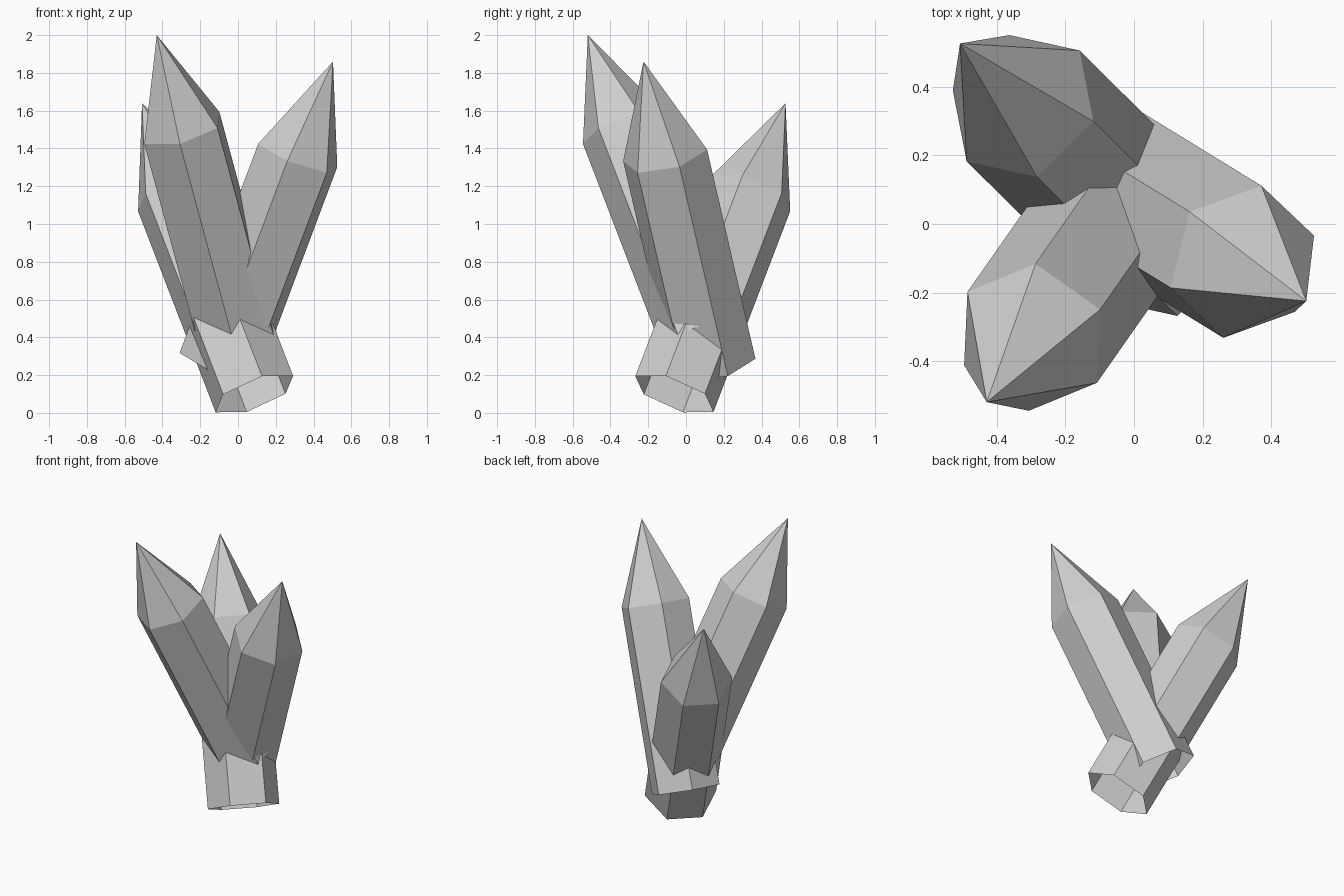
import bpy
import bmesh
from math import cos, sin, tau
from mathutils import Matrix, Vector

if "Cube" in bpy.data.objects:
    bpy.data.objects.remove(bpy.data.objects["Cube"], do_unlink=True)

SIDES = 6
RADIUS = 0.231
LENGTH = 1.753
POINT_LENGTH = 0.543

stone = bpy.data.materials.new("crystal_grey")
stone.use_nodes = True
colour = (0.62, 0.62, 0.62, 1)
stone.diffuse_color = colour
stone.node_tree.nodes["Principled BSDF"].inputs["Base Color"].default_value = colour


def crystal_mesh():
    """Six-sided shaft with an open foot and a pointed end at the origin."""
    bm = bmesh.new()
    tip = bm.verts.new((0, 0, 0))

    def ring(z):
        return [bm.verts.new((RADIUS * cos(tau * i / SIDES),
                              RADIUS * sin(tau * i / SIDES), z))
                for i in range(SIDES)]

    foot, shoulder = ring(-LENGTH), ring(-POINT_LENGTH)
    for i in range(SIDES):
        j = (i + 1) % SIDES
        bm.faces.new((foot[i], foot[j], shoulder[j], shoulder[i]))
        bm.faces.new((shoulder[i], shoulder[j], tip))
    mesh = bpy.data.meshes.new("crystal")
    bm.to_mesh(mesh)
    bm.free()
    mesh.materials.append(stone)
    return mesh


def place_crystal(name, mesh, tip, lean, corner):
    """Put the tip in place, lean the shaft (x, y per unit z), aim one corner."""
    axis = Vector((*lean, 1)).normalized()
    side = Vector((*corner, -(corner[0] * lean[0] + corner[1] * lean[1]))).normalized()
    frame = Matrix((side, axis.cross(side), axis)).transposed().to_4x4()
    obj = bpy.data.objects.new(name, mesh)
    obj.matrix_world = Matrix.Translation(tip) @ frame
    bpy.context.collection.objects.link(obj)


# Three identical crystals fanning out from a shared foot
shape = crystal_mesh()
place_crystal("tall_front_crystal", shape, (-0.43, -0.52, 2.0), (-0.27, -0.385), (0.01, 0.22))
place_crystal("left_crystal", shape, (0.503, -0.225, 1.86), (0.376, -0.231), (0.055, 0.22))
place_crystal("low_back_crystal", shape, (-0.508, 0.527, 1.64), (-0.386, 0.382), (-0.205, 0.045))
